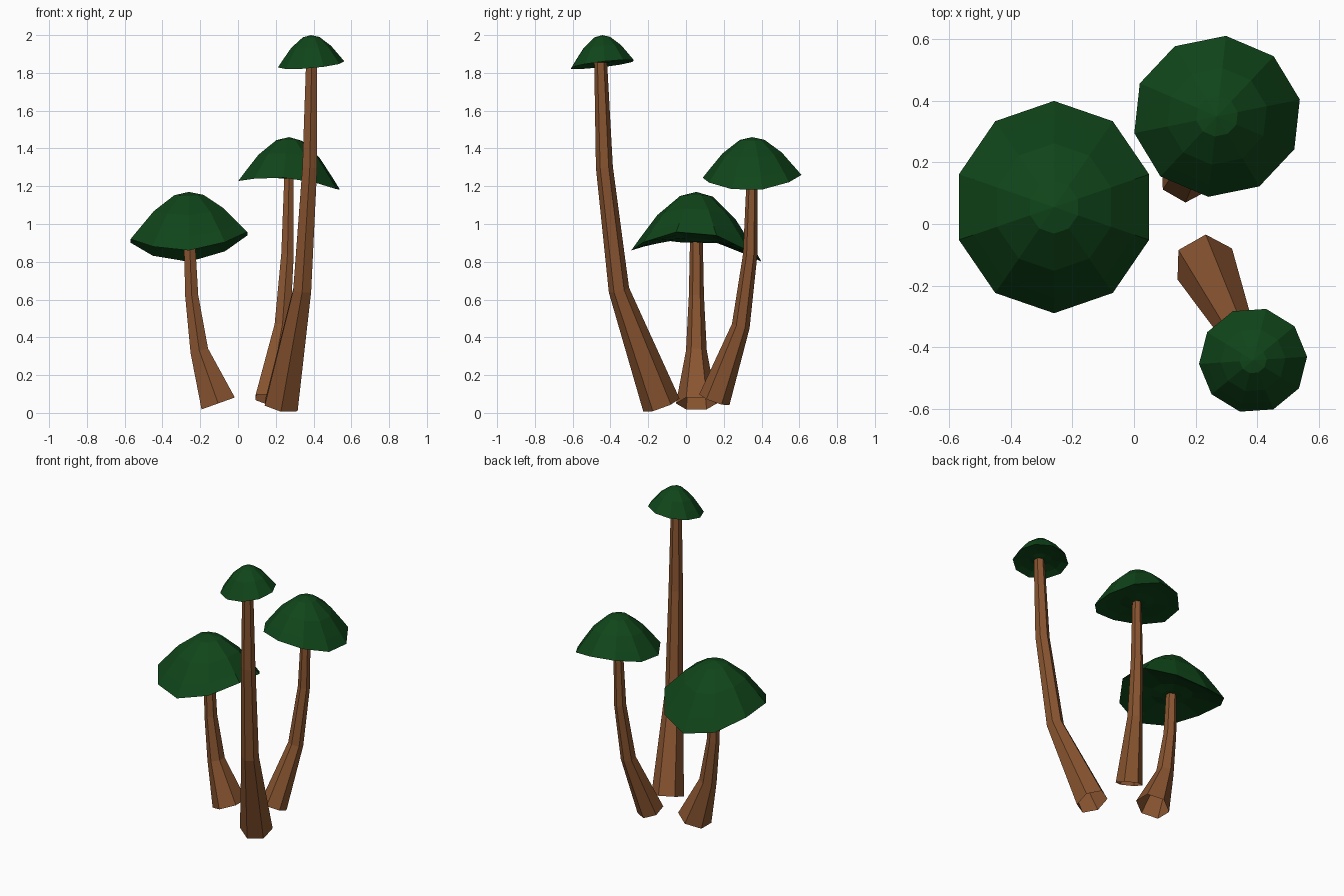
import bpy, bmesh, math
from mathutils import Vector

if "Cube" in bpy.data.objects:
    bpy.data.objects.remove(bpy.data.objects["Cube"])


def material(name, rgb):
    m = bpy.data.materials.new(name)
    m.diffuse_color = (*rgb, 1)
    m.use_nodes = True
    m.node_tree.nodes["Principled BSDF"].inputs["Base Color"].default_value = m.diffuse_color
    return m


BROWN = material("stem_brown", (0.25, 0.09, 0.03))
GREEN = material("cap_green", (0.005, 0.06, 0.01))


def finish(name, bm, mat):
    bmesh.ops.recalc_face_normals(bm, faces=bm.faces)
    me = bpy.data.meshes.new(name)
    bm.to_mesh(me)
    bm.free()
    me.materials.append(mat)
    bpy.context.collection.objects.link(bpy.data.objects.new(name, me))


def bridge(bm, a, b):
    n = len(a)
    for i in range(n):
        j = (i + 1) % n
        bm.faces.new((a[i], a[j], b[j], b[i]))


# Hexagonal tapering tube along a bent path, open at the base
def stem(name, path):
    bm = bmesh.new()
    pts = [Vector(p[:3]) for p in path]
    rings = []
    for i, p in enumerate(pts):
        d = Vector((0, 0, 0))
        if i > 0:
            d += (p - pts[i - 1]).normalized()
        if i < len(pts) - 1:
            d += (pts[i + 1] - p).normalized()
        q = Vector((0, 0, 1)).rotation_difference(d.normalized())
        r = path[i][3]
        ring = []
        for k in range(6):
            a = math.radians(30 + 60 * k)
            ring.append(bm.verts.new(p + q @ Vector((r * math.cos(a), r * math.sin(a), 0))))
        rings.append(ring)
    for a, b in zip(rings, rings[1:]):
        bridge(bm, a, b)
    bm.faces.new(rings[-1])
    finish(name, bm, BROWN)


# Ten-sided cap: top and underside profiles as (radius, height) fractions,
# with the rim tilted (tx, ty) and warped like a saddle
TOP = [(0.25, 0.93), (0.6, 0.6), (0.85, 0.23), (1, 0.0)]
UNDER = [(0.75, 0.06), (0.4, 0.1), (0.2, 0.06)]


def cap(name, centre, rx, ry, height, phase, tx, ty, saddle):
    bm = bmesh.new()
    cx, cy, cz = centre
    rings = []
    for r, h in TOP + UNDER:
        ring = []
        for k in range(10):
            a = math.radians(phase + 36 * k)
            warp = r * r * (tx * math.cos(a) + ty * math.sin(a) + saddle * math.cos(2 * a))
            ring.append(bm.verts.new((cx + rx * r * math.cos(a),
                                      cy + ry * r * math.sin(a),
                                      cz + height * h + warp)))
        rings.append(ring)
    for a, b in zip(rings, rings[1:]):
        bridge(bm, a, b)
    for ring, h in ((rings[0], 1.0), (rings[-1], 0.06)):
        tip = bm.verts.new((cx, cy, cz + height * h))
        for i in range(10):
            bm.faces.new((ring[i], ring[(i + 1) % 10], tip))
    finish(name, bm, GREEN)


# Short mushroom on the left
stem("short_stem", [(-0.105, 0.055, 0.05, 0.108), (-0.205, 0.055, 0.33, 0.055),
                    (-0.245, 0.055, 0.62, 0.04), (-0.257, 0.055, 0.91, 0.034)])
cap("short_cap", (-0.26, 0.055, 0.885), 0.325, 0.345, 0.285, 18, 0.02, -0.03, 0.055)

# Medium mushroom at the back right
stem("medium_stem", [(0.165, 0.15, 0.07, 0.085), (0.235, 0.29, 0.46, 0.048),
                     (0.262, 0.34, 0.84, 0.038), (0.27, 0.35, 1.245, 0.029)])
cap("medium_cap", (0.27, 0.35, 1.228), 0.275, 0.263, 0.232, 12, -0.025, 0.01, -0.025)

# Tall mushroom at the front right
stem("tall_stem", [(0.23, -0.13, 0.041, 0.102), (0.34, -0.355, 0.65, 0.055),
                   (0.38, -0.432, 1.3, 0.045), (0.39, -0.452, 1.86, 0.034)])
cap("tall_cap", (0.387, -0.443, 1.845), 0.176, 0.172, 0.155, 4, 0.015, 0.02, 0.0)
